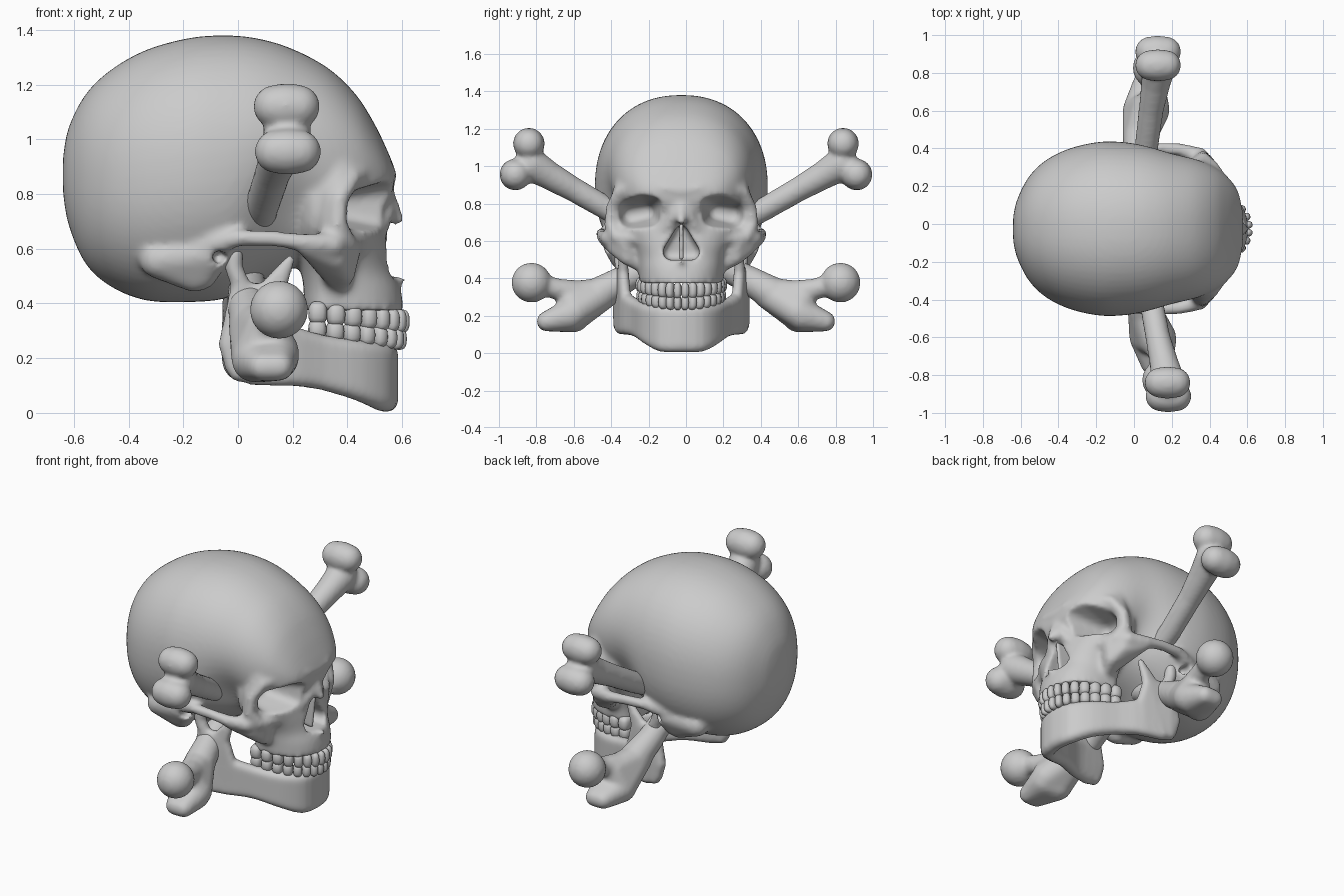
import bpy, bmesh, math
from mathutils import Vector

if "Cube" in bpy.data.objects:
    bpy.data.objects.remove(bpy.data.objects["Cube"])

MID = -0.025  # the skull sits slightly to one side

bone_mat = bpy.data.materials.new("bone grey")
bone_mat.use_nodes = True
GREY = (0.6, 0.6, 0.6, 1)
bone_mat.diffuse_color = GREY
bone_mat.node_tree.nodes["Principled BSDF"].inputs["Base Color"].default_value = GREY

# evenly spread directions on a unit sphere
N = 140
DIRS = []
for i in range(N):
    h = 1 - 2 * (i + 0.5) / N
    a = i * math.pi * (3 - math.sqrt(5))
    r = math.sqrt(1 - h * h)
    DIRS.append(Vector((r * math.cos(a), r * math.sin(a), h)))


def hull(bm, balls):
    """Convex skin around balls given as (x, y, z, radius)."""
    part = bmesh.new()
    for x, y, z, r in balls:
        for d in DIRS:
            part.verts.new(Vector((x, y, z)) + d * r)
    bmesh.ops.convex_hull(part, input=part.verts[:])
    loose = [v for v in part.verts if not v.link_faces]
    bmesh.ops.delete(part, geom=loose, context='VERTS')
    bmesh.ops.recalc_face_normals(part, faces=part.faces[:])
    tmp = bpy.data.meshes.new("tmp")
    part.to_mesh(tmp)
    part.free()
    bm.from_mesh(tmp)
    bpy.data.meshes.remove(tmp)


def chain(bm, balls):
    for a, b in zip(balls, balls[1:]):
        hull(bm, [a, b])


def both(fn, bm, balls):
    for s in (1, -1):
        fn(bm, [(x, y * s, z, r) for x, y, z, r in balls])


def loft(bm, rings):
    rows = [[bm.verts.new(p) for p in ring] for ring in rings]
    n = len(rows[0])
    for a, b in zip(rows, rows[1:]):
        for i in range(n):
            bm.faces.new((a[i], a[(i + 1) % n], b[(i + 1) % n], b[i]))
    bm.faces.new(rows[0][::-1])
    bm.faces.new(rows[-1])


def spow(v, p):
    return math.copysign(abs(v) ** p, v)


def flow(rows, steps=4):
    """Smooth curve through rows of numbers."""
    out = []
    for i in range(len(rows) - 1):
        p0, p1, p2, p3 = (rows[min(max(k, 0), len(rows) - 1)] for k in range(i - 1, i + 3))
        for t in (k / steps for k in range(steps)):
            out.append([b + .5 * t * (c - a + t * (2 * a - 5 * b + 4 * c - d + t * (3 * (b - c) + d - a)))
                        for a, b, c, d in zip(p0, p1, p2, p3)])
    return out + [rows[-1]]


def finish(name, bm, offset=0.0):
    bmesh.ops.recalc_face_normals(bm, faces=bm.faces[:])
    me = bpy.data.meshes.new(name)
    bm.to_mesh(me)
    bm.free()
    ob = bpy.data.objects.new(name, me)
    bpy.context.scene.collection.objects.link(ob)
    ob.location.y = offset
    me.materials.append(bone_mat)
    return ob


def fuse(ob, voxel, smooth, cutters=()):
    """Melt the overlapping pieces of an object into one smooth skin."""
    def remesh():
        m = ob.modifiers.new("fuse", 'REMESH')
        m.mode = 'VOXEL'
        m.voxel_size = voxel
    remesh()
    for cutter in cutters:
        b = ob.modifiers.new("cut", 'BOOLEAN')
        b.operation = 'DIFFERENCE'
        b.solver = 'EXACT'
        b.object = cutter
    if cutters:
        remesh()
    s = ob.modifiers.new("soften", 'SMOOTH')
    s.factor = 0.5
    s.iterations = smooth
    bpy.context.view_layer.update()
    dg = bpy.context.evaluated_depsgraph_get()
    me = bpy.data.meshes.new_from_object(ob.evaluated_get(dg))
    ob.modifiers.clear()
    ob.data = me
    me.materials.clear()
    me.materials.append(bone_mat)
    me.polygons.foreach_set("material_index", [0] * len(me.polygons))
    me.polygons.foreach_set("use_smooth", [True] * len(me.polygons))
    for cutter in cutters:
        bpy.data.objects.remove(cutter)


# ---- Skull: braincase lofted from back to front (x, bottom, top, half width)
skull = bmesh.new()
case = [(-.64, .81, .93, .06), (-.62, .69, 1.04, .15), (-.56, .55, 1.16, .27),
        (-.47, .465, 1.25, .36), (-.34, .412, 1.325, .425), (-.18, .405, 1.37, .46),
        (-.04, .42, 1.38, .457), (.08, .48, 1.367, .437), (.2, .53, 1.33, .405),
        (.33, .58, 1.26, .37), (.43, .64, 1.165, .325), (.5, .7, 1.055, .27),
        (.55, .77, .95, .2), (.57, .82, .9, .12)]
rings = []
for x, lo, hi, w in flow(case):
    ring = []
    for i in range(64):
        a = i * math.tau / 64
        y, z = w * spow(math.cos(a), .9), (lo + hi) / 2 + (hi - lo) / 2 * spow(math.sin(a), .92)
        # hollow of the temple
        y *= 1 - .15 * math.exp(-((x - .2) / .12) ** 2 - ((z - .72) / .16) ** 2)
        ring.append((x, y, z))
    rings.append(ring)
loft(skull, rings)

# face block lofted upward (z, centre x, front x, back depth, half width)
face = [(.375, .32, .605, .08, .225), (.45, .32, .595, .08, .23), (.52, .31, .568, .08, .245),
        (.6, .3, .552, .09, .29), (.68, .29, .535, .09, .345), (.78, .29, .535, .09, .355),
        (.87, .28, .55, .09, .34), (.94, .25, .535, .09, .32)]
rings = []
for z, cx, fx, back, w in flow(face):
    ring = []
    for i in range(40):
        c, s = math.cos(i * math.tau / 40), math.sin(i * math.tau / 40)
        ring.append((cx + (fx - cx if c > 0 else back) * spow(c, .85), w * spow(s, .85), z))
    rings.append(ring)
loft(skull, rings)

# brow and outer eye rim, with the bone running back to the temple
both(chain, skull, [(.545, 0, .865, .036), (.54, .1, .88, .036), (.485, .22, .895, .036),
                    (.415, .325, .86, .036), (.37, .37, .78, .033), (.365, .38, .69, .034),
                    (.40, .345, .62, .034), (.45, .22, .61, .03), (.5, .11, .65, .025)])
both(hull, skull, [(.415, .32, .86, .034), (.365, .36, .78, .033), (.335, .345, .8, .03),
                   (.37, .315, .94, .03), (.45, .24, .94, .03)])
both(hull, skull, [(.37, .365, .78, .03), (.365, .375, .69, .033), (.335, .365, .64, .03),
                   (.335, .35, .78, .03)])
# cheekbone, cheek arch, bumps behind the ear
both(hull, skull, [(.41, .3, .6, .04), (.24, .415, .605, .028), (.39, .29, .51, .04),
                   (.37, .22, .47, .035), (.38, .36, .64, .038), (.36, .36, .56, .035)])
both(chain, skull, [(.35, .385, .615, .045), (.25, .418, .622, .034), (.12, .428, .638, .029),
                    (0, .42, .64, .031), (-.08, .385, .62, .045), (-.14, .36, .61, .05)])
both(hull, skull, [(-.1, .35, .58, .07), (-.29, .33, .56, .07), (-.13, .325, .505, .055),
                   (-.16, .32, .49, .05)])
# nose bridge and lower nose spine
both(chain, skull, [(.52, .035, .83, .03), (.545, .035, .74, .032), (.5, .1, .64, .035)])
chain(skull, [(.525, 0, .83, .035), (.555, 0, .76, .034), (.58, 0, .71, .026)])
chain(skull, [(.55, 0, .485, .03), (.6, 0, .485, .016)])

# eye sockets, nose opening and ear holes
SOCKET = [(.6, .15, .79, .055), (.6, .22, .805, .055), (.52, .315, .78, .055),
          (.52, .31, .705, .06), (.6, .25, .69, .05), (.6, .15, .71, .05),
          (.35, .19, .755, .045), (.35, .27, .74, .05)]
NOSE = [(x, y, z, r) for x in (.47, .66)
        for y, z, r in ((.056, .54, .042), (-.056, .54, .042), (0, .655, .03))]
EAR = [(-.07, .36, .57, .025), (-.07, .5, .57, .025)]
cutters = []
for name, balls, sides in (("socket", SOCKET, (1, -1)), ("ear", EAR, (1, -1)), ("nose", NOSE, (1,))):
    for s in sides:
        bm = bmesh.new()
        hull(bm, [(x, y * s, z, r) for x, y, z, r in balls])
        cutters.append(finish(name + "_cutter", bm, MID))
        cutters[-1].hide_render = True
fuse(finish("skull", skull, MID), .0125, 6, cutters)

# thin wall inside the nose
wall = bmesh.new()
hull(wall, [(.45, 0, .52, .012), (.52, 0, .51, .012), (.45, 0, .68, .012), (.54, 0, .68, .01)])
fuse(finish("nose_wall", wall, MID), .008, 2)

# ---- Lower jaw: curved body, upright branches, hinge and front prongs
jaw = bmesh.new()
body = flow([(.545, 0, .045, .215, .042), (.525, .1, .047, .215, .042), (.44, .175, .085, .225, .042),
             (.3, .235, .122, .25, .038), (.17, .295, .135, .29, .036), (0, .33, .15, .32, .036)], 3)
for a, b in zip(body, body[1:]):
    both(hull, jaw, [(x, y, z, r) for x, y, lo, hi, r in (a, b) for z in (lo, hi)])
both(hull, jaw, [(.17, .297, .13, .034), (.05, .325, .135, .034), (-.015, .33, .17, .034),
                 (-.038, .332, .25, .034), (0, .322, .45, .03), (.14, .31, .44, .03), (.18, .3, .3, .03)])
both(hull, jaw, [(.14, .31, .43, .03), (.19, .31, .56, .019), (.08, .315, .43, .028)])
both(chain, jaw, [(.02, .32, .44, .036), (-.015, .325, .53, .034), (-.015, .325, .58, .036)])
fuse(finish("lower_jaw", jaw, MID), .0115, 9)


# ---- Teeth: rounded blocks along an arch
def teeth(name, rx, ry, z_front, z_back, half):
    bm = bmesh.new()
    count = 16
    for i in range(count):
        a = math.radians(-88 + 176 * (i + .5) / count)
        c, s = math.cos(a), math.sin(a)
        tan = Vector((-rx * s, ry * c, 0))
        width = tan.length * math.pi / count * .5
        tan.normalize()
        out = Vector((tan.y, -tan.x, 0))
        mid = Vector((.245 + rx * c, ry * s, z_back + (z_front - z_back) * c))
        depth = .028 + .014 * abs(s)
        for v in bmesh.ops.create_uvsphere(bm, u_segments=16, v_segments=10, radius=1)["verts"]:
            x, y, z = (spow(k, .75) for k in v.co)
            v.co = mid + tan * x * width + out * y * depth + Vector((0, 0, z * half))
    for f in bm.faces:
        f.smooth = True
    finish(name, bm, MID)


teeth("upper_teeth", .355, .205, .335, .37, .043)
teeth("lower_teeth", .345, .2, .27, .31, .04)


# ---- Crossed bones: knuckled end up, ball joint end down
def long_bone(name, side, lean):
    def place(balls):
        return [(x + lean * y, y * side, z, r) for x, y, z, r in balls]
    bm = bmesh.new()
    chain(bm, place([(.13, .83, 1.01, .09), (.115, .74, .955, .077), (.09, .6, .875, .066),
                     (.065, .4, .76, .063), (.03, 0, .56, .06), (.035, -.32, .4, .075),
                     (.06, -.46, .32, .09)]))
    # twin knuckles
    for y, z in ((.84, 1.12), (.912, .955)):
        hull(bm, place([(.085, y, z, .08), (.125, y, z, .086), (.17, y, z, .08)]))
    # broad lower end with a blunt hook
    hull(bm, place([(.05, -.44, .32, .085), (.1, -.62, .31, .075), (.06, -.6, .2, .085),
                    (.14, -.6, .22, .085)]))
    hull(bm, place([(.06, -.6, .195, .085), (.14, -.62, .205, .085), (.15, -.745, .17, .053),
                    (.09, -.745, .17, .053)]))
    # neck and ball
    chain(bm, place([(.09, -.58, .315, .075), (.13, -.68, .34, .058), (.15, -.77, .365, .056)]))
    hull(bm, place([(.15, -.826, .377, .108)]))
    fuse(finish(name, bm), .0125, 8)


long_bone("left_top_bone", 1, 0)
long_bone("right_top_bone", -1, .06)
